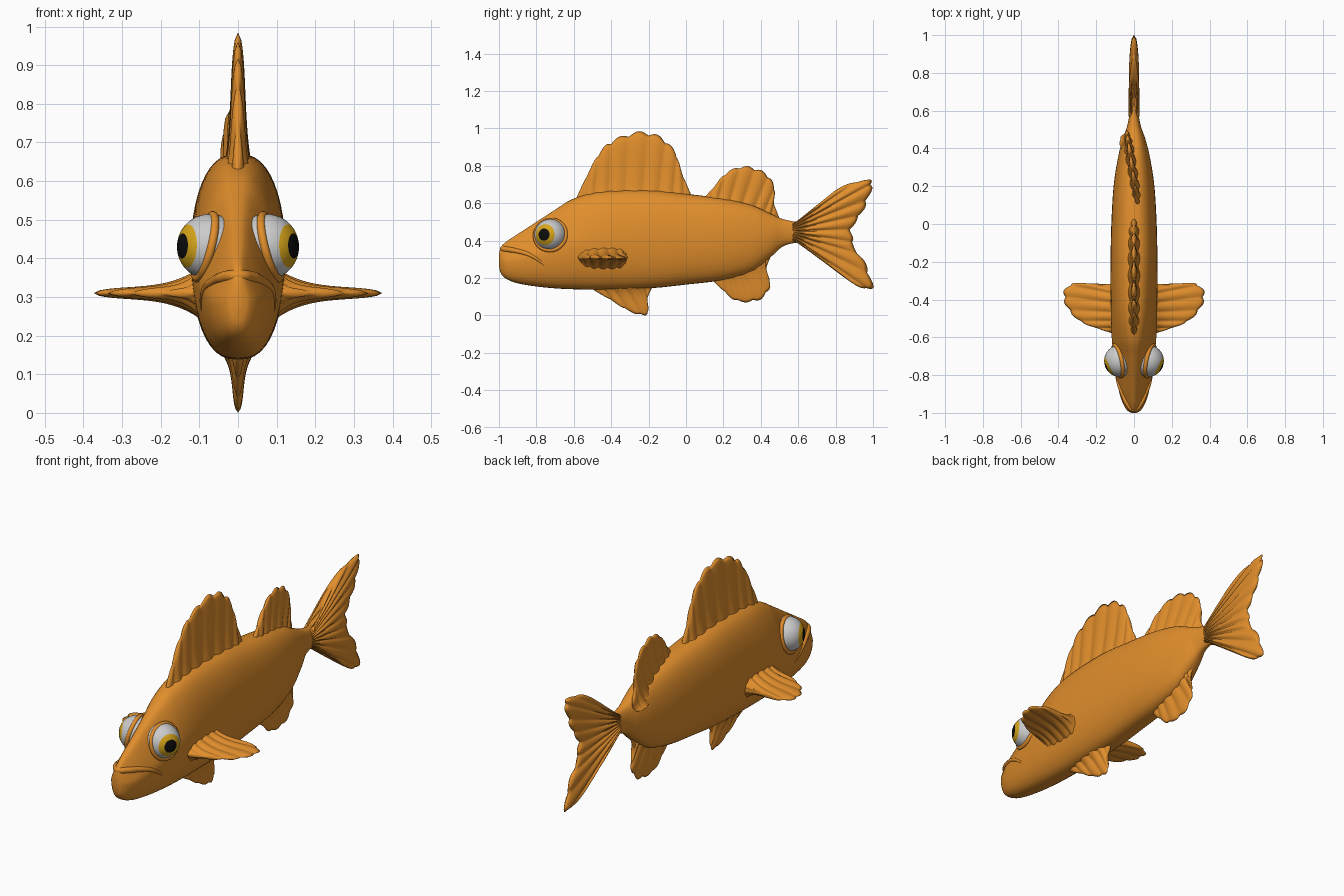
import bpy, bmesh, math
from mathutils import Vector, Matrix

if "Cube" in bpy.data.objects:
    bpy.data.objects.remove(bpy.data.objects["Cube"])


def material(name, rgb):
    m = bpy.data.materials.new(name)
    m.diffuse_color = (*rgb, 1)
    m.use_nodes = True
    m.node_tree.nodes["Principled BSDF"].inputs["Base Color"].default_value = m.diffuse_color
    return m


ORANGE = material("orange", (0.75, 0.27, 0.025))
WHITE = material("eye_white", (0.8, 0.8, 0.8))
YELLOW = material("iris_yellow", (0.68, 0.38, 0.01))
BLACK = material("pupil_black", (0.004, 0.004, 0.004))


def finish(name, bm, mats):
    bmesh.ops.recalc_face_normals(bm, faces=bm.faces)
    for f in bm.faces:
        f.smooth = True
    me = bpy.data.meshes.new(name)
    bm.to_mesh(me)
    bm.free()
    for m in mats:
        me.materials.append(m)
    ob = bpy.data.objects.new(name, me)
    bpy.context.collection.objects.link(ob)
    return ob


def sample(pts, u):
    """Smooth curve through the points, u from 0 to 1."""
    n = len(pts) - 1
    i = min(int(u * n), n - 1)
    t = u * n - i
    b, c = Vector(pts[i]), Vector(pts[i + 1])
    a = Vector(pts[i - 1]) if i else b
    d = Vector(pts[i + 2]) if i + 2 <= n else c
    return 0.5 * (2 * b + (c - a) * t + (2 * a - 5 * b + 4 * c - d) * t * t
                  + (3 * b - a - 3 * c + d) * t ** 3)


# Body stations: y, top z, bottom z, half width, narrowing towards the top
BODY = [(-1.0, .325, .265, .012, .3), (-.99, .365, .225, .032, .4),
        (-.96, .395, .195, .054, .5), (-.9, .435, .172, .076, .5),
        (-.8, .50, .155, .095, .5), (-.7, .565, .145, .108, .4),
        (-.6, .625, .14, .118, .25), (-.45, .663, .138, .123, .1),
        (-.2, .67, .145, .124, 0), (0, .65, .165, .12, 0),
        (.2, .625, .19, .108, 0), (.35, .59, .235, .085, 0),
        (.45, .545, .31, .06, 0), (.52, .515, .37, .036, 0),
        (.6, .5, .39, .022, 0), (.68, .5, .39, .02, 0), (.74, .46, .43, .008, 0)]


def half_width(st, s):
    """Half width of a station at relative height s (-1 bottom, 1 top)."""
    c = math.sqrt(max(0, 1 - s * s))
    return st[3] * c ** .78 * (1 - st[4] * max(0, s))


# Body
bm = bmesh.new()
rings, SEG = [], 48
for i in range(129):
    st = sample(BODY, i / 128)
    mid, h = (st[1] + st[2]) / 2, (st[1] - st[2]) / 2
    ring = []
    for k in range(SEG):
        a = 2 * math.pi * k / SEG
        x = math.copysign(half_width(st, math.sin(a)), math.cos(a))
        ring.append(bm.verts.new((x, st[0], mid + h * math.sin(a))))
    rings.append(ring)
for r, q in zip(rings, rings[1:]):
    for k in range(SEG):
        j = (k + 1) % SEG
        bm.faces.new((r[k], r[j], q[j], q[k]))
bm.faces.new(rings[0])
bm.faces.new(rings[-1])
finish("body", bm, [ORANGE])


# Fins: a fan from a base line to an outline, ribbed and thinning to the rim
def fin(name, base, tip, place, rays, thick=.02, flare=.03, scallop=.05):
    nu, nv = rays * 8, 20
    bm = bmesh.new()
    for side in (-1, 1):
        grid = []
        for i in range(nu + 1):
            u = i / nu
            ray = abs(math.sin(math.pi * rays * u))
            b, e = sample(base, u), sample(tip, u)
            e = b + (e - b) * (1 - scallop * (1 - ray))
            rim = min(1, math.sqrt(max(0, math.sin(math.pi * u)) * 2.5))
            col = []
            for j in range(nv + 1):
                v = j / nv
                p = b.lerp(e, v)
                t = thick * (.55 + .45 * ray) + flare * (1 - v) ** 4
                t *= rim * math.sqrt(1 - v ** 4)
                col.append(bm.verts.new(place(p.x, p.y, side * t)))
            grid.append(col)
        for c, d in zip(grid, grid[1:]):
            for j in range(nv):
                bm.faces.new((c[j], d[j], d[j + 1], c[j + 1]))
    bmesh.ops.remove_doubles(bm, verts=bm.verts, dist=1e-5)
    return finish(name, bm, [ORANGE])


def upright(p, q, t):
    return (t, p, q)


def leaning(p, q, t):
    return (t + .02 - (p - .1) * .15, p, q)


fin("front_dorsal_fin", [(-.6, .57), (.04, .59)],
    [(-.59, .62), (-.52, .77), (-.45, .89), (-.37, .95), (-.25, .985),
     (-.14, .96), (-.06, .88), (-.02, .76), (.03, .64)], upright, 9)
fin("rear_dorsal_fin", [(.08, .57), (.48, .48)],
    [(.09, .62), (.15, .69), (.21, .76), (.29, .797), (.37, .79),
     (.44, .75), (.475, .68), (.472, .6), (.5, .52)], leaning, 8, .018, .03)
fin("anal_fin", [(.15, .24), (.45, .36)],
    [(.14, .19), (.2, .13), (.26, .08), (.33, .07), (.4, .085),
     (.447, .14), (.447, .19), (.43, .25), (.46, .33)], upright, 7, .016, .04)
fin("pelvic_fin", [(-.52, .19), (-.18, .19)],
    [(-.51, .145), (-.4, .08), (-.32, .03), (-.24, .0), (-.2, .015),
     (-.205, .09), (-.18, .15)], upright, 6, .016, .06)
fin("tail_fin", [(.57, .495), (.57, .395)],
    [(.63, .5), (.69, .54), (.73, .6), (.8, .67), (.9, .715), (.99, .725),
     (1.0, .69), (.975, .62), (.95, .56), (.91, .5), (.885, .45), (.9, .40),
     (.9, .36), (.95, .3), (.985, .22), (1.0, .14), (.93, .15), (.85, .2),
     (.78, .26), (.72, .33), (.67, .37), (.63, .39)],
    upright, 15, .028, 0, .04)
for s, label in ((1, "left"), (-1, "right")):
    fin(label + "_pectoral_fin", [(.085, -.58), (.085, -.31)],
        [(.11, -.58), (.19, -.555), (.27, -.525), (.33, -.48), (.368, -.42),
         (.375, -.36), (.33, -.315), (.22, -.315), (.12, -.32)],
        lambda p, q, t, s=s: (s * p, q, .31 + t), 7, .017, .06)

# Eyes with iris and pupil, each in a raised socket rim
for s, label in ((1, "left"), (-1, "right")):
    look = Vector((s * .9, -.43, .03)).normalized()
    turn = look.to_track_quat('Z', 'Y').to_matrix().to_4x4()
    centre = Vector((s * .073, -.725, .43))
    bm = bmesh.new()
    bmesh.ops.create_uvsphere(bm, u_segments=40, v_segments=48, radius=.085)
    for f in bm.faces:
        a = math.degrees(f.calc_center_median().angle(Vector((0, 0, 1))))
        f.material_index = 2 if a < 22.5 else 1 if a < 41 else 0
    bm.transform(Matrix.Translation(centre) @ turn)
    finish(label + "_eye", bm, [WHITE, YELLOW, BLACK])

    bpy.ops.mesh.primitive_torus_add(
        major_radius=.084, minor_radius=.011, major_segments=48, minor_segments=12,
        location=centre + Vector((s * .012, 0, 0)),
        rotation=Vector((s, -.2, .25)).to_track_quat('Z', 'Y').to_euler())
    rim = bpy.context.object
    rim.name = label + "_eye_socket"
    rim.data.materials.append(ORANGE)
    bpy.ops.object.shade_smooth()

# Lip: a tapered ridge following the side of the head
side = []
for y, z in ((-.95, .352), (-.9, .343), (-.84, .325), (-.78, .29), (-.73, .245)):
    st = min((sample(BODY, i / 400) for i in range(401)), key=lambda q: abs(q[0] - y))
    rel = (2 * z - st[1] - st[2]) / (st[1] - st[2])
    side.append((half_width(st, rel) - .004, y, z))
path = [(-x, y, z) for x, y, z in reversed(side)] + [(0, -.98, .355)] + side
cu = bpy.data.curves.new("upper_lip", 'CURVE')
cu.dimensions = '3D'
cu.bevel_depth = .014
cu.bevel_resolution = 4
sp = cu.splines.new('BEZIER')
sp.bezier_points.add(len(path) - 1)
for i, (bp, co) in enumerate(zip(sp.bezier_points, path)):
    bp.co = co
    bp.handle_left_type = bp.handle_right_type = 'AUTO'
    bp.radius = 1.1 - .9 * (abs(i - 5) / 5) ** 2
cu.materials.append(ORANGE)
lip = bpy.data.objects.new("upper_lip", cu)
bpy.context.collection.objects.link(lip)
bpy.ops.object.select_all(action='DESELECT')
lip.select_set(True)
bpy.context.view_layer.objects.active = lip
bpy.ops.object.convert(target='MESH')
bpy.ops.object.shade_smooth()
